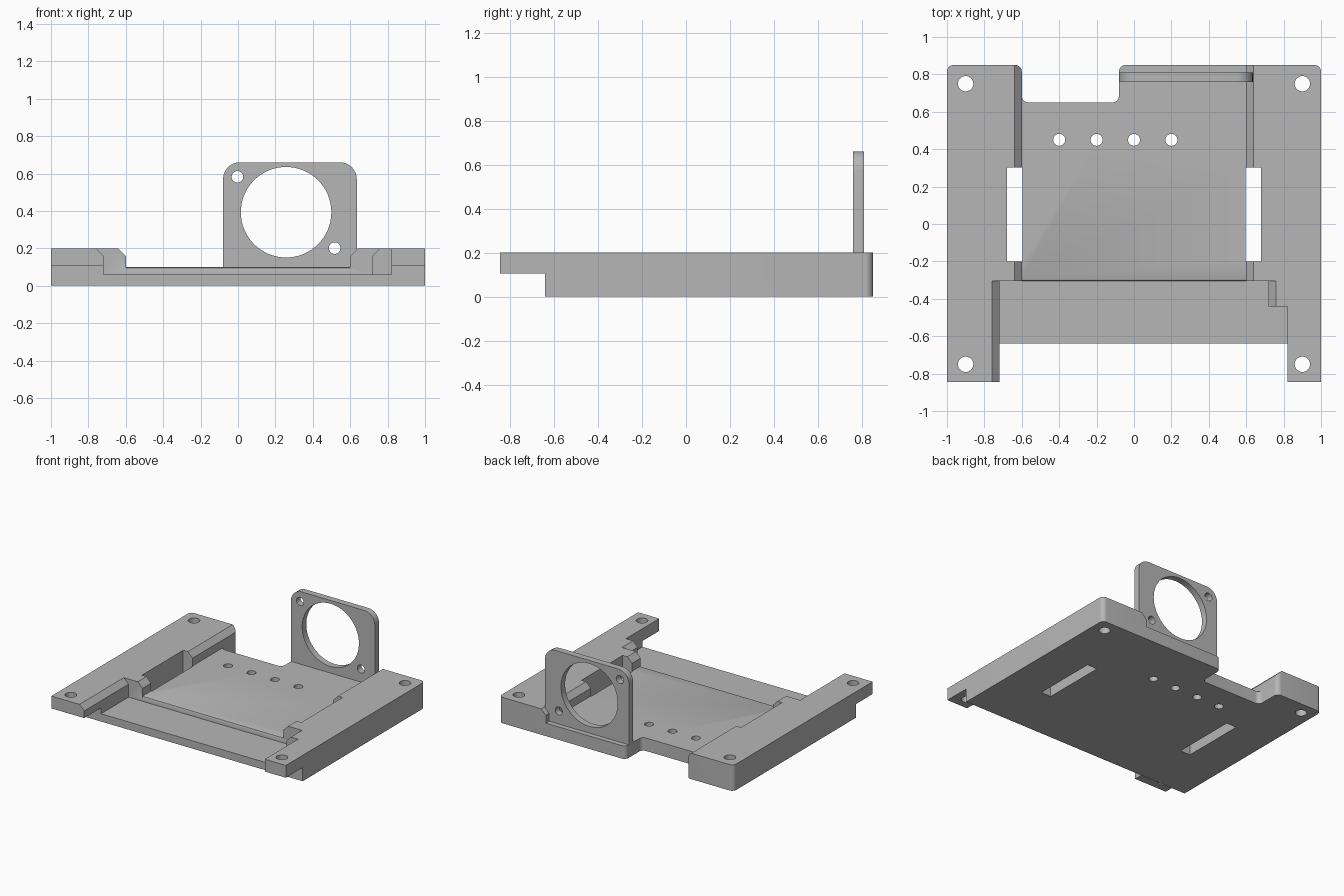
import bpy, bmesh, math
from mathutils import Vector

cube = bpy.data.objects.get("Cube")
if cube:
    bpy.data.objects.remove(cube, do_unlink=True)

grey = bpy.data.materials.new("plain grey")
grey.use_nodes = True
COLOUR = (0.47, 0.47, 0.47, 1)
grey.diffuse_color = COLOUR
grey.node_tree.nodes["Principled BSDF"].inputs["Base Color"].default_value = COLOUR

PLACE = {"x": lambda u, v, w: (w, u, v),
         "y": lambda u, v, w: (u, w, v),
         "z": lambda u, v, w: (u, v, w)}


def prism(name, points, axis, low, high):
    """Extrude a closed profile along an axis."""
    bm = bmesh.new()
    ends = [[bm.verts.new(PLACE[axis](p[0], p[1], w)) for p in points] for w in (low, high)]
    for ring in ends:
        bm.faces.new(ring)
    n = len(points)
    for i in range(n):
        j = (i + 1) % n
        bm.faces.new((ends[0][i], ends[0][j], ends[1][j], ends[1][i]))
    bmesh.ops.recalc_face_normals(bm, faces=bm.faces)
    mesh = bpy.data.meshes.new(name)
    bm.to_mesh(mesh)
    bm.free()
    mesh.materials.append(grey)
    obj = bpy.data.objects.new(name, mesh)
    bpy.context.collection.objects.link(obj)
    return obj


def rounded(corners, steps=8):
    """Outline from right-angled corners (x, y, radius)."""
    out = []
    for i, (x, y, r) in enumerate(corners):
        p = Vector((x, y))
        if r == 0:
            out.append(p)
            continue
        before = (Vector(corners[i - 1][:2]) - p).normalized()
        after = (Vector(corners[(i + 1) % len(corners)][:2]) - p).normalized()
        centre = p + r * (before + after)
        for k in range(steps + 1):
            t = k / steps * math.pi / 2
            out.append(centre - r * (after * math.cos(t) + before * math.sin(t)))
    return out


def rect(x0, x1, y0, y1):
    return [(x0, y0), (x1, y0), (x1, y1), (x0, y1)]


def circle(x, y, r, n=32):
    return [(x + r * math.cos(i * math.tau / n), y + r * math.sin(i * math.tau / n))
            for i in range(n)]


def channel(half, floor):
    """Channel section whose top edges are chamfered."""
    side = [(half, floor), (half, 0.16), (half + 0.1, 0.26)]
    return side + [(-x, z) for x, z in reversed(side)]


def cut(target, points, axis, low, high):
    cutter = prism("cutter", points, axis, low, high)
    cutter.hide_render = True
    mod = target.modifiers.new("cut", "BOOLEAN")
    mod.operation = "DIFFERENCE"
    mod.solver = "EXACT"
    mod.object = cutter
    bpy.context.view_layer.objects.active = target
    bpy.ops.object.modifier_apply(modifier=mod.name)
    bpy.data.objects.remove(cutter, do_unlink=True)


def smooth(obj):
    bpy.ops.object.select_all(action="DESELECT")
    obj.select_set(True)
    bpy.context.view_layer.objects.active = obj
    bpy.ops.object.shade_smooth_by_angle(angle=math.radians(30))


# Base block with the rear notch
R = 0.035
base = prism("base_plate", rounded([
    (-1, -0.845, 0), (1, -0.845, 0), (1, 0.85, R), (-0.08, 0.85, R),
    (-0.08, 0.65, R), (-0.6, 0.65, R), (-0.6, 0.85, R), (-1, 0.85, R)]), "z", 0, 0.2)

# Central channel, lower front channel and its wider right mouth
cut(base, channel(0.6, 0.1), "y", -0.36, 0.95)
cut(base, channel(0.72, 0.06), "y", -0.95, -0.305)
cut(base, rect(0.5, 0.82, -0.95, -0.44), "z", 0.06, 0.3)

# Softened lip of the step between the two floors
cut(base, [(-0.33, 0.086), (-0.305, 0.086), (-0.301, 0.096), (-0.291, 0.1),
           (-0.291, 0.13), (-0.33, 0.13)], "x", -0.6, 0.6)

# Underside step that leaves the two front arms
cut(base, rect(-1.1, 1.1, -0.95, -0.64), "z", -0.1, 0.105)

# Side slots, corner screw holes and the row of small holes
for s in (-1, 1):
    cut(base, rect(*sorted((s * 0.595, s * 0.68)), -0.2, 0.303), "z", -0.1, 0.3)
    for y in (-0.75, 0.75):
        cut(base, circle(s * 0.9, y, 0.041), "z", -0.1, 0.3)
for i in range(4):
    cut(base, circle(-0.4 + 0.2 * i, 0.45, 0.032), "z", -0.1, 0.3)
smooth(base)

# Upright fan bracket
bracket = prism("fan_bracket", rounded([
    (-0.08, 0.1, 0), (0.635, 0.1, 0), (0.635, 0.66, 0.09), (-0.08, 0.66, 0.09)]),
    "y", 0.76, 0.81)
cut(bracket, circle(0.257, 0.393, 0.242, 64), "y", 0.7, 0.9)
for x, z in ((-0.003, 0.582), (0.517, 0.201)):
    cut(bracket, circle(x, z, 0.031), "y", 0.7, 0.9)
smooth(bracket)
